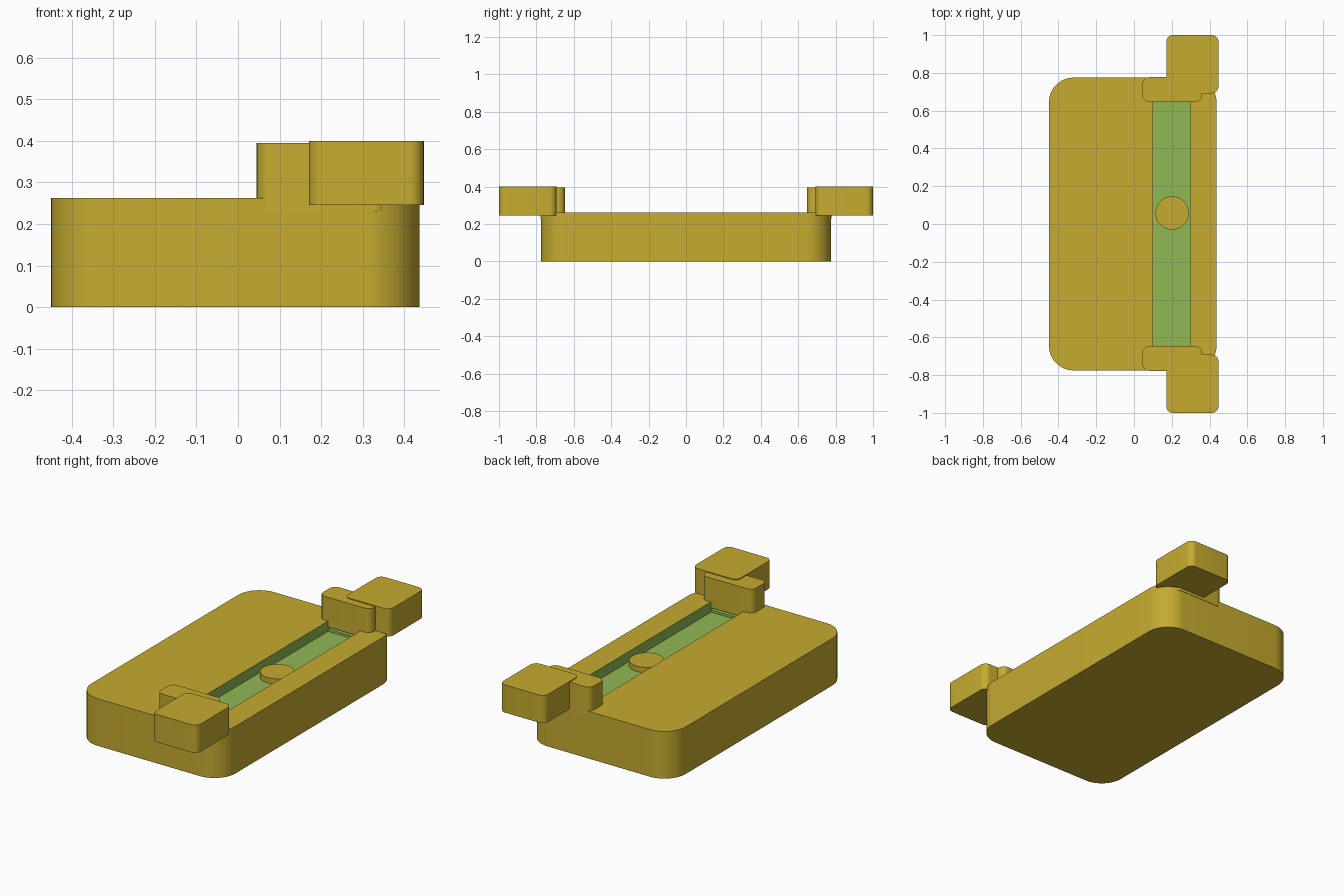
import bpy, bmesh, math

if "Cube" in bpy.data.objects:
    bpy.data.objects.remove(bpy.data.objects["Cube"])


def material(name, color):
    m = bpy.data.materials.new(name)
    m.diffuse_color = (*color, 1)
    m.use_nodes = True
    m.node_tree.nodes["Principled BSDF"].inputs["Base Color"].default_value = m.diffuse_color
    return m


gold = material("gold", (0.56, 0.41, 0.03))
green = material("green", (0.28, 0.48, 0.09))


def prism(name, points, z0, z1, mat):
    """Extrude a flat outline from z0 to z1."""
    bm = bmesh.new()
    face = bm.faces.new([bm.verts.new((x, y, z0)) for x, y in points])
    ext = bmesh.ops.extrude_face_region(bm, geom=[face])
    for v in ext["geom"]:
        if isinstance(v, bmesh.types.BMVert):
            v.co.z = z1
    bmesh.ops.recalc_face_normals(bm, faces=bm.faces)
    mesh = bpy.data.meshes.new(name)
    bm.to_mesh(mesh)
    bm.free()
    mesh.materials.append(mat)
    obj = bpy.data.objects.new(name, mesh)
    bpy.context.collection.objects.link(obj)
    return obj


def rounded(x0, x1, y0, y1, r, steps=8):
    """Outline of a rectangle with rounded corners."""
    pts = []
    for k, (cx, cy) in enumerate([(x1 - r, y1 - r), (x0 + r, y1 - r),
                                  (x0 + r, y0 + r), (x1 - r, y0 + r)]):
        for i in range(steps + 1):
            a = math.pi / 2 * (k + i / steps)
            pts.append((cx + r * math.cos(a), cy + r * math.sin(a)))
    return pts


def rect(x0, x1, y0, y1):
    return [(x0, y0), (x1, y0), (x1, y1), (x0, y1)]


def smooth(obj):
    bpy.ops.object.select_all(action="DESELECT")
    obj.select_set(True)
    bpy.context.view_layer.objects.active = obj
    bpy.ops.object.shade_smooth_by_angle(angle=math.radians(30))


# Main body with a long groove cut in its top
FLOOR = 0.205
base = prism("base", rounded(-0.45, 0.437, -0.775, 0.775, 0.13, 12), 0, 0.262, gold)
cutter = prism("groove_cutter", rect(0.10, 0.30, -0.71, 0.71), FLOOR, 0.4, gold)
cut = base.modifiers.new("groove", "BOOLEAN")
cut.operation = "DIFFERENCE"
cut.solver = "EXACT"
cut.object = cutter
bpy.context.view_layer.objects.active = base
bpy.ops.object.modifier_apply(modifier="groove")
bpy.data.objects.remove(cutter)

# Green lining: every face lying inside the groove
base.data.materials.clear()
base.data.materials.append(gold)
base.data.materials.append(green)
for p in base.data.polygons:
    c = p.center
    inside = 0.09 < c.x < 0.31 and abs(c.y) < 0.72 and FLOOR - 0.01 < c.z < 0.255
    p.material_index = 1 if inside else 0
smooth(base)

# Round button in the groove
button = prism("button", [(0.202 + 0.088 * math.cos(math.tau * i / 48),
                           0.058 + 0.088 * math.sin(math.tau * i / 48))
                          for i in range(48)], FLOOR - 0.01, 0.235, gold)
smooth(button)

# Mirrored end pieces
for side, s in (("front", -1), ("back", 1)):
    def span(a, b):
        return sorted((s * a, s * b))
    prism(side + "_groove_step", rect(0.10, 0.30, *span(0.648, 0.71)),
          FLOOR - 0.005, 0.218, green)
    smooth(prism(side + "_clamp", rounded(0.045, 0.36, *span(0.647, 0.777), 0.035),
                 0.23, 0.395, gold))
    smooth(prism(side + "_end_block", rounded(0.171, 0.447, *span(0.692, 1.0), 0.035),
                 0.246, 0.40, gold))
